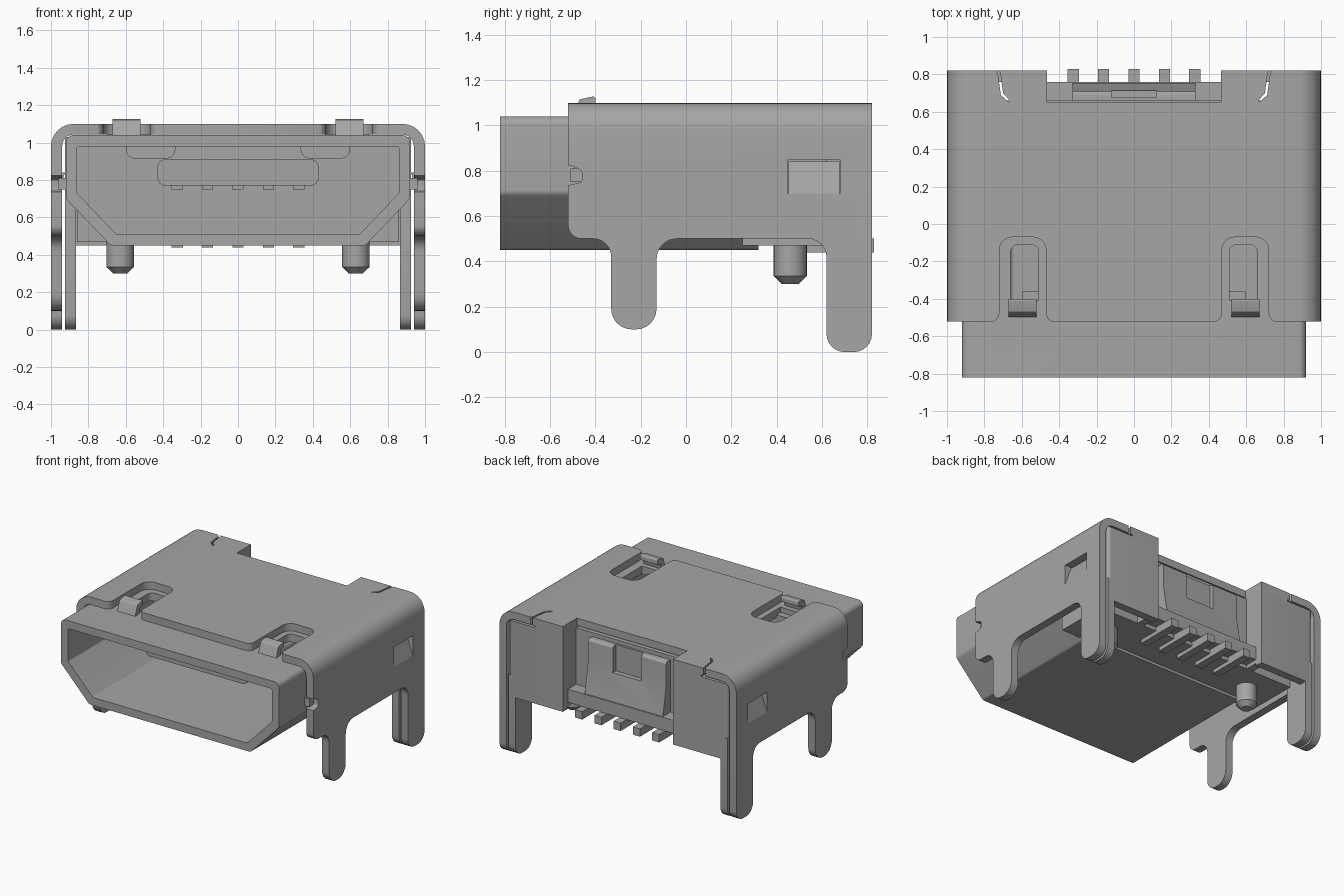
import bpy, bmesh, math
from mathutils import Vector

if "Cube" in bpy.data.objects:
    bpy.data.objects.remove(bpy.data.objects["Cube"])

metal = bpy.data.materials.new("plain_grey")
metal.use_nodes = True
GREY = (0.38, 0.38, 0.38, 1)
metal.diffuse_color = GREY
metal.node_tree.nodes["Principled BSDF"].inputs["Base Color"].default_value = GREY


def rounded(points, steps=6):
    """Outline whose corners (a, b, radius) are replaced by arcs."""
    out = []
    for i, p in enumerate(points):
        c = Vector(p[:2])
        if len(p) < 3:
            out.append(c)
            continue
        u = (Vector(points[i - 1][:2]) - c).normalized()
        v = (Vector(points[(i + 1) % len(points)][:2]) - c).normalized()
        half = u.angle(v) / 2
        centre = c + (u + v).normalized() * p[2] / math.sin(half)
        start = c + u * p[2] / math.tan(half) - centre
        end = c + v * p[2] / math.tan(half) - centre
        turn = start.angle_signed(end)
        for k in range(steps + 1):
            t = -turn * k / steps
            out.append(centre + Vector((start.x * math.cos(t) - start.y * math.sin(t),
                                        start.x * math.sin(t) + start.y * math.cos(t))))
    return out


def prism(name, axis, points, lo, hi, side=1):
    """Extrude an outline along an axis; side -1 mirrors it in x."""
    place = {"x": lambda a, b, c: (c, a, b),
             "y": lambda a, b, c: (a, c, b),
             "z": lambda a, b, c: (a, b, c)}[axis]
    bm = bmesh.new()
    outline = rounded(points)
    rings = []
    for c in (lo, hi):
        ring = []
        for p in outline:
            x, y, z = place(p.x, p.y, c)
            ring.append(bm.verts.new((x * side, y, z)))
        rings.append(ring)
        bm.faces.new(ring)
    n = len(outline)
    for i in range(n):
        j = (i + 1) % n
        bm.faces.new((rings[0][i], rings[0][j], rings[1][j], rings[1][i]))
    bmesh.ops.recalc_face_normals(bm, faces=bm.faces)
    mesh = bpy.data.meshes.new(name)
    bm.to_mesh(mesh)
    bm.free()
    mesh.materials.append(metal)
    ob = bpy.data.objects.new(name, mesh)
    bpy.context.collection.objects.link(ob)
    return ob


def box(name, x, y, z, side=1):
    return prism(name, "z", [(x[0], y[0]), (x[1], y[0]), (x[1], y[1]), (x[0], y[1])], z[0], z[1], side)


def cut(target, tool, operation="DIFFERENCE"):
    mod = target.modifiers.new("cut", "BOOLEAN")
    mod.object, mod.operation, mod.solver = tool, operation, "EXACT"
    bpy.context.view_layer.objects.active = target
    bpy.ops.object.modifier_apply(modifier=mod.name)
    bpy.data.objects.remove(tool)


def symmetric(half):
    """Close a right-hand outline with its mirror image."""
    return half + [(-p[0],) + tuple(p[1:]) for p in reversed(half)]


SIDES = ((1, "left"), (-1, "right"))

# Outer cover: bent sheet trimmed to the side outline with its legs
cover = prism("outer_cover", "y", symmetric([(0.94, -0.1), (1, -0.1), (1, 1.1, 0.12)])[:3]
              + [(-1, 1.1, 0.12), (-1, -0.1), (-0.94, -0.1), (-0.94, 1.043, 0.06),
                 (0.94, 1.043, 0.06)], -0.52, 0.82)
cut(cover, prism("outline", "x", [
    (-0.53, 1.2), (-0.52, 0.5, 0.06), (-0.33, 0.5, 0.08), (-0.33, 0.1, 0.09),
    (-0.13, 0.1, 0.09), (-0.13, 0.5, 0.09), (0.62, 0.5, 0.08), (0.62, 0, 0.08),
    (0.82, 0, 0.08), (0.83, 1.2)], -1.2, 1.2), "INTERSECT")
cut(cover, box("rear_opening", (-0.465, 0.465), (0.65, 0.9), (0.9, 1.2)))
for s, label in SIDES:
    cut(cover, prism("latch_slot", "z", [
        (0.4, -0.6), (0.4, -0.525), (0.47, -0.525, 0.05), (0.47, -0.07, 0.07),
        (0.72, -0.07, 0.07), (0.72, -0.525, 0.05), (0.79, -0.525), (0.79, -0.6)], 1, 1.2, s))
    cut(cover, prism("bend_slit", "z", [
        (0.74, 0.85), (0.715, 0.81), (0.70, 0.70), (0.665, 0.66),
        (0.672, 0.652), (0.712, 0.69), (0.727, 0.80), (0.755, 0.85)], 1, 1.2, s))
    cut(cover, box("side_window", (0.9, 1.1), (0.45, 0.68), (0.7, 0.85), s))
    cut(cover, prism("edge_notch", "x", [
        (-0.6, 0.72), (-0.6, 0.84), (-0.5, 0.82), (-0.46, 0.8, 0.01),
        (-0.46, 0.75, 0.01), (-0.5, 0.74)], 0.9, 1.1, s))

# Inner shell: hollow D-shaped mouth
shell = prism("inner_shell", "y", symmetric([
    (0.68, 0.45, 0.03), (0.92, 0.7, 0.04), (0.92, 1.04, 0.04)]), -0.82, 0.32)
cut(shell, prism("mouth", "y", symmetric([
    (0.65, 0.51, 0.02), (0.86, 0.73, 0.02), (0.86, 0.98, 0.01)]), -0.9, 0.2))
for s, label in SIDES:
    cut(shell, prism("spring_hole", "z", [
        (0.51, -0.41), (0.51, -0.11, 0.04), (0.66, -0.11, 0.04), (0.66, -0.41)], 0.9, 1.2, s))

# Insulator with rear ledge and tongue
box("insulator", (-0.86, 0.86), (0.25, 0.66), (0.47, 1.03))
box("rear_ledge", (-0.465, 0.465), (0.64, 0.76), (0.5, 0.6))
prism("tongue", "y", symmetric([(0.43, 0.77, 0.04), (0.43, 0.91, 0.04)]), -0.5, 0.25)

# Rear lock plate with its window
plate = prism("rear_lock_plate", "x", [
    (0.65, 1.0), (0.71, 1.0, 0.02), (0.71, 0.82), (0.75, 0.6), (0.65, 0.6)], -0.33, 0.33)
cut(plate, box("plate_window", (-0.12, 0.12), (0.675, 0.9), (0.8, 1.1)))

# Contacts: tail at the rear, strip under the tongue, ribs between tails
for i in range(5):
    x = (i - 2) * 0.1625
    box(f"contact_tail_{i + 1}", (x - 0.03, x + 0.03), (0.5, 0.83), (0.44, 0.5))
    box(f"contact_strip_{i + 1}", (x - 0.03, x + 0.03), (-0.45, 0.25), (0.75, 0.78))

for s, label in SIDES:
    # Rear flap folded round the corner, with a doubled leg
    prism(label + "_rear_flap", "z", [
        (0.465, 0.82), (0.925, 0.82, 0.03), (0.925, 0.62), (0.865, 0.62),
        (0.865, 0.76), (0.465, 0.76)], 0.45, 1.03, s)
    box(label + "_flap_bend", (0.465, 0.7), (0.76, 0.82), (1.02, 1.06), s)
    box(label + "_recess_wall", (0.465, 0.52), (0.6, 0.78), (0.47, 1.05), s)
    prism(label + "_inner_leg", "x", [
        (0.62, 0.615), (0.62, 0, 0.08), (0.82, 0, 0.08), (0.82, 0.615)], 0.865, 0.925, s)

    # Pressed-in side tab and front edge dimple
    prism(label + "_side_tab", "y", [
        (0.97, 0.69), (1, 0.7), (0.95, 0.84), (0.925, 0.84)], 0.452, 0.678, s)
    box(label + "_edge_dimple", (0.915, 0.96), (-0.51, -0.45), (0.75, 0.81), s)

    # Top hook and the spring that dips into the mouth
    prism(label + "_top_hook", "x", [
        (-0.5, 1.03), (-0.47, 1.115, 0.01), (-0.4, 1.13, 0.01),
        (-0.4, 1.09), (-0.44, 1.08), (-0.45, 1.03)], 0.52, 0.67, s)
    prism(label + "_spring", "y", [
        (0.335, 1.0), (0.335, 0.915, 0.05), (0.6, 0.915, 0.05), (0.6, 1.0)], -0.47, -0.36, s)

    # Locating peg
    bpy.ops.mesh.primitive_cylinder_add(vertices=32, radius=0.073, depth=0.22,
                                        location=(0.63 * s, 0.46, 0.41))
    peg = bpy.context.object
    peg.name = label + "_locating_peg"
    peg.data.materials.append(metal)
    bm = bmesh.new()
    bm.from_mesh(peg.data)
    rim = [e for e in bm.edges if all(v.co.z < 0 for v in e.verts)]
    bmesh.ops.bevel(bm, geom=rim, offset=0.035, segments=1, affect="EDGES")
    bm.to_mesh(peg.data)
    bm.free()

# Smooth bends, crisp edges
bpy.ops.object.select_all(action="DESELECT")
for ob in bpy.context.collection.objects:
    if ob.type == "MESH":
        ob.select_set(True)
        bpy.context.view_layer.objects.active = ob
bpy.ops.object.shade_smooth_by_angle(angle=math.radians(30))
